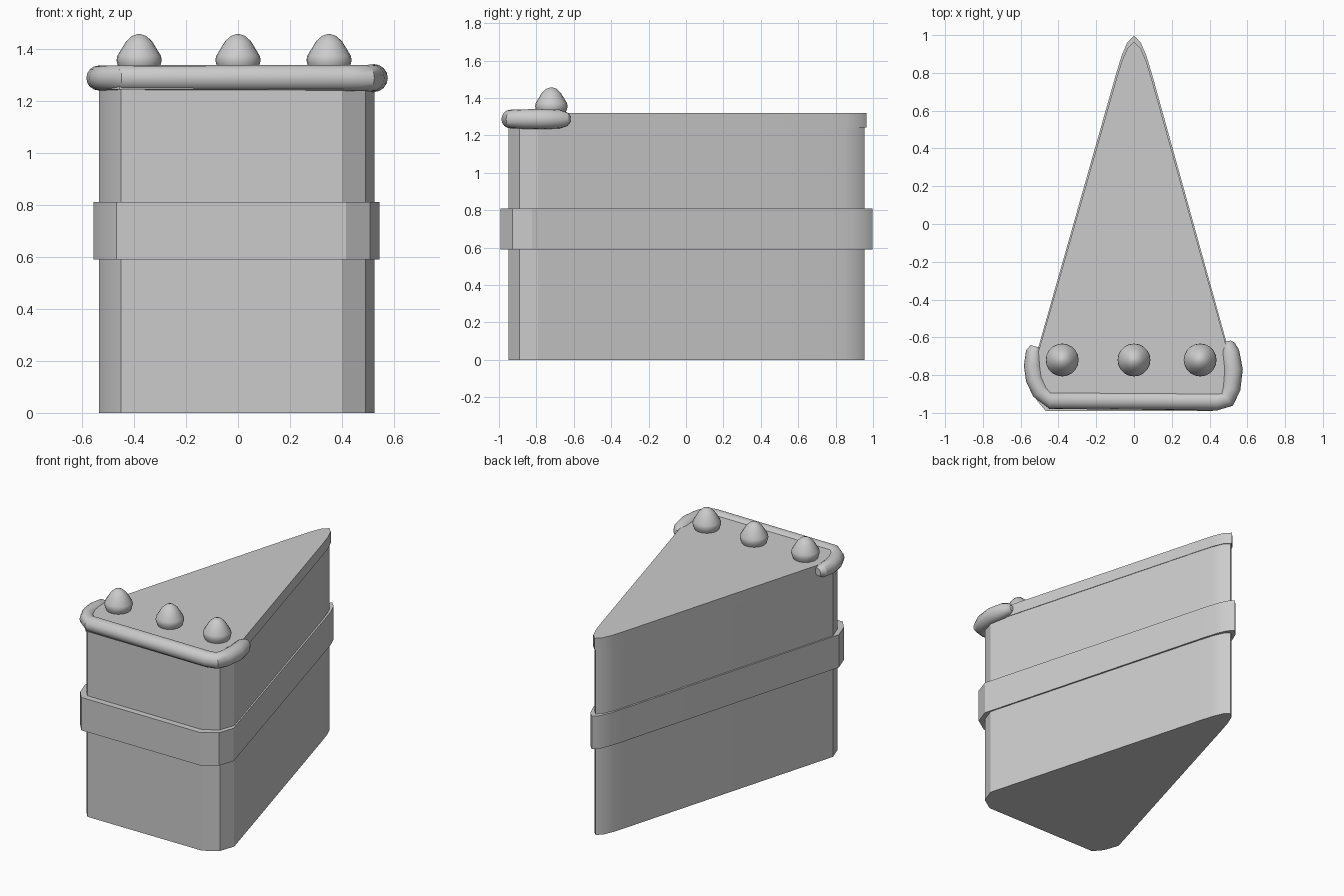
import bpy, bmesh, math
from mathutils import Vector

if "Cube" in bpy.data.objects:
    bpy.data.objects.remove(bpy.data.objects["Cube"])

# Wedge outline shared by the sponge, filling band and icing
OUTLINE = [(-0.45, -0.95), (0.40, -0.95), (0.49, -0.89), (0.525, -0.79),
           (0.095, 0.75), (0.065, 0.85), (0.035, 0.92), (0.0, 0.955),
           (-0.035, 0.92), (-0.065, 0.85), (-0.095, 0.75),
           (-0.535, -0.79), (-0.50, -0.89)]


def finish(name, bm):
    bmesh.ops.recalc_face_normals(bm, faces=bm.faces)
    mesh = bpy.data.meshes.new(name)
    bm.to_mesh(mesh)
    bm.free()
    obj = bpy.data.objects.new(name, mesh)
    bpy.context.collection.objects.link(obj)
    bpy.ops.object.select_all(action='DESELECT')
    obj.select_set(True)
    bpy.context.view_layer.objects.active = obj
    bpy.ops.object.shade_smooth_by_angle(angle=math.radians(28))
    return obj


def loft(name, rings):
    """Skin a list of equal-length point rings and cap both ends."""
    bm = bmesh.new()
    loops = [[bm.verts.new(p) for p in ring] for ring in rings]
    n = len(loops[0])
    for a, b in zip(loops, loops[1:]):
        for i in range(n):
            j = (i + 1) % n
            bm.faces.new((a[i], a[j], b[j], b[i]))
    bm.faces.new(loops[0][::-1])
    bm.faces.new(loops[-1])
    return finish(name, bm)


def wedge(name, z0, z1, sx=1.0, sy=1.0):
    return loft(name, [[(x * sx, y * sy, z) for x, y in OUTLINE] for z in (z0, z1)])


# Cake layers
wedge("sponge", 0.0, 1.25)
wedge("filling_band", 0.59, 0.81, 1.037, 1.043)
wedge("icing_top", 1.243, 1.32, 1.012, 1.011)

# Piped cream roll around the back edge: x, y, radius
PATH = [(-0.522, -0.648, 0.026), (-0.530, -0.675, 0.042), (-0.535, -0.75, 0.048),
        (-0.525, -0.82, 0.048), (-0.495, -0.885, 0.048), (-0.445, -0.93, 0.049),
        (0.44, -0.937, 0.05), (0.49, -0.925, 0.05), (0.512, -0.87, 0.052),
        (0.522, -0.77, 0.054), (0.507, -0.675, 0.05), (0.497, -0.635, 0.036),
        (0.495, -0.62, 0.018)]
pts = [Vector((x, y, 1.287)) for x, y, r in PATH]
rings = []
for i, p in enumerate(pts):
    tangent = (pts[min(i + 1, len(pts) - 1)] - pts[max(i - 1, 0)]).normalized()
    side = Vector((tangent.y, -tangent.x, 0))
    r = PATH[i][2]
    rings.append([p + side * r * math.cos(t) + Vector((0, 0, r * math.sin(t)))
                  for t in (k * math.tau / 16 for k in range(16))])
loft("cream_roll", rings)

# Cream dollops
DOLLOP = [(0.07, 1.31), (0.082, 1.335), (0.087, 1.355), (0.084, 1.372),
          (0.050, 1.428), (0.027, 1.449), (0.006, 1.456)]
for n, cx in enumerate((-0.38, 0.0, 0.35), 1):
    loft(f"cream_dollop_{n}",
         [[(cx + r * math.cos(k * math.tau / 20), -0.72 + r * math.sin(k * math.tau / 20), z)
           for k in range(20)] for r, z in DOLLOP])
